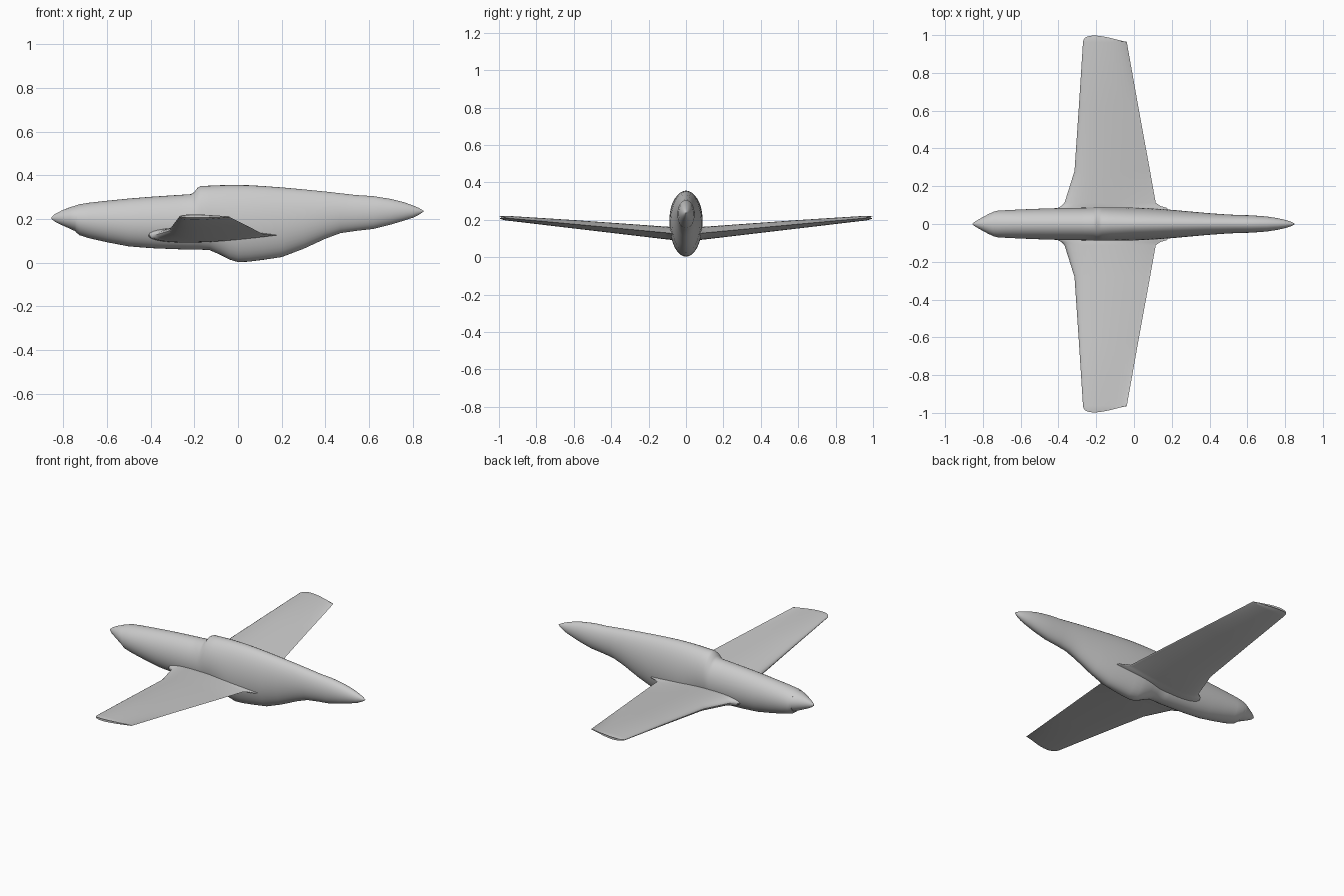
import bpy, bmesh, math

grey = bpy.data.materials.new("light grey")
grey.diffuse_color = (0.6, 0.6, 0.6, 1)


def loft(name, rings, angle):
    """Skin a list of point rings and cap both ends."""
    bm = bmesh.new()
    loops = [[bm.verts.new(p) for p in ring] for ring in rings]
    n = len(loops[0])
    for a, b in zip(loops, loops[1:]):
        for i in range(n):
            j = (i + 1) % n
            bm.faces.new((a[i], a[j], b[j], b[i]))
    bm.faces.new(loops[0])
    bm.faces.new(loops[-1])
    bmesh.ops.recalc_face_normals(bm, faces=bm.faces[:])
    mesh = bpy.data.meshes.new(name)
    bm.to_mesh(mesh)
    bm.free()
    mesh.materials.append(grey)
    ob = bpy.data.objects.new(name, mesh)
    bpy.context.collection.objects.link(ob)
    bpy.ops.object.select_all(action='DESELECT')
    ob.select_set(True)
    bpy.context.view_layer.objects.active = ob
    bpy.ops.object.shade_smooth_by_angle(angle=math.radians(angle))
    return ob


def oval(x, top, bottom, half_width, n=40):
    mid, h = (top + bottom) / 2, (top - bottom) / 2
    return [(x, half_width * math.cos(2 * math.pi * i / n),
             mid + h * math.sin(2 * math.pi * i / n)) for i in range(n)]


# Fuselage with stepped canopy and belly scoop: x, top, bottom, half width
body = [
    (-0.745, .262, .142, .064), (-0.725, .268, .126, .070),
    (-0.68, .275, .112, .073), (-0.60, .284, .094, .077),
    (-0.50, .294, .075, .081), (-0.40, .302, .067, .084),
    (-0.28, .310, .062, .086), (-0.215, .314, .060, .087),
    (-0.20, .324, .060, .088), (-0.185, .344, .060, .088),
    (-0.17, .351, .060, .088), (-0.13, .353, .058, .088),
    (-0.08, .355, .036, .088), (-0.04, .356, .015, .088),
    (0.0, .356, .003, .087), (0.05, .355, .005, .085),
    (0.12, .351, .014, .081), (0.20, .345, .026, .075),
    (0.30, .336, .064, .066), (0.40, .326, .110, .057),
    (0.47, .318, .136, .052), (0.54, .310, .146, .048),
    (0.62, .305, .155, .046), (0.70, .292, .175, .040),
    (0.76, .277, .193, .031), (0.80, .263, .206, .022),
    (0.83, .250, .221, .012), (0.85, .238, .234, .002)]
loft("fuselage", [oval(*s) for s in body], 40)

# Nose cone
cone = [(-0.855, .207, .203, .002), (-0.84, .222, .189, .014),
        (-0.81, .238, .174, .031), (-0.77, .254, .156, .053),
        (-0.74, .263, .142, .066), (-0.72, .263, .142, .066)]
loft("nose_cone", [oval(*s) for s in cone], 40)


# Wing: y, leading x, trailing x, height, half thickness, tip curve
def airfoil(y, lead, trail, z, half, curve, side, n=18):
    ring = []
    for i in range(2 * n):
        c = (1 - math.cos(math.pi * i / n)) / 2
        t = (2.969 * math.sqrt(c) - 1.26 * c - 3.516 * c**2
             + 2.843 * c**3 - 1.036 * c**4)
        t = max(t, 0.03) if c > 0.5 else t
        yy = y + curve * (0.028 * math.sin(math.pi * c**0.6) * 0.75 - 0.017 * c)
        up = 1 if i <= n else -1
        ring.append((lead + (trail - lead) * c, side * yy, z + up * half * t))
    return ring


wing = [(.03, -.43, .20, .126, .034, 0), (.085, -.405, .175, .127, .034, 0),
        (.095, -.385, .14, .129, .034, 0), (.112, -.368, .115, .130, .034, 0),
        (.28, -.315, .085, .146, .030, 0), (.62, -.292, .023, .178, .022, 0),
        (.962, -.27, -.038, .209, .0125, 0),
        (.974, -.268, -.041, .211, .010, .5),
        (.981, -.262, -.044, .213, .006, 1)]
for side, name in ((1, "wing_left"), (-1, "wing_right")):
    loft(name, [airfoil(*s, side) for s in wing], 35)
